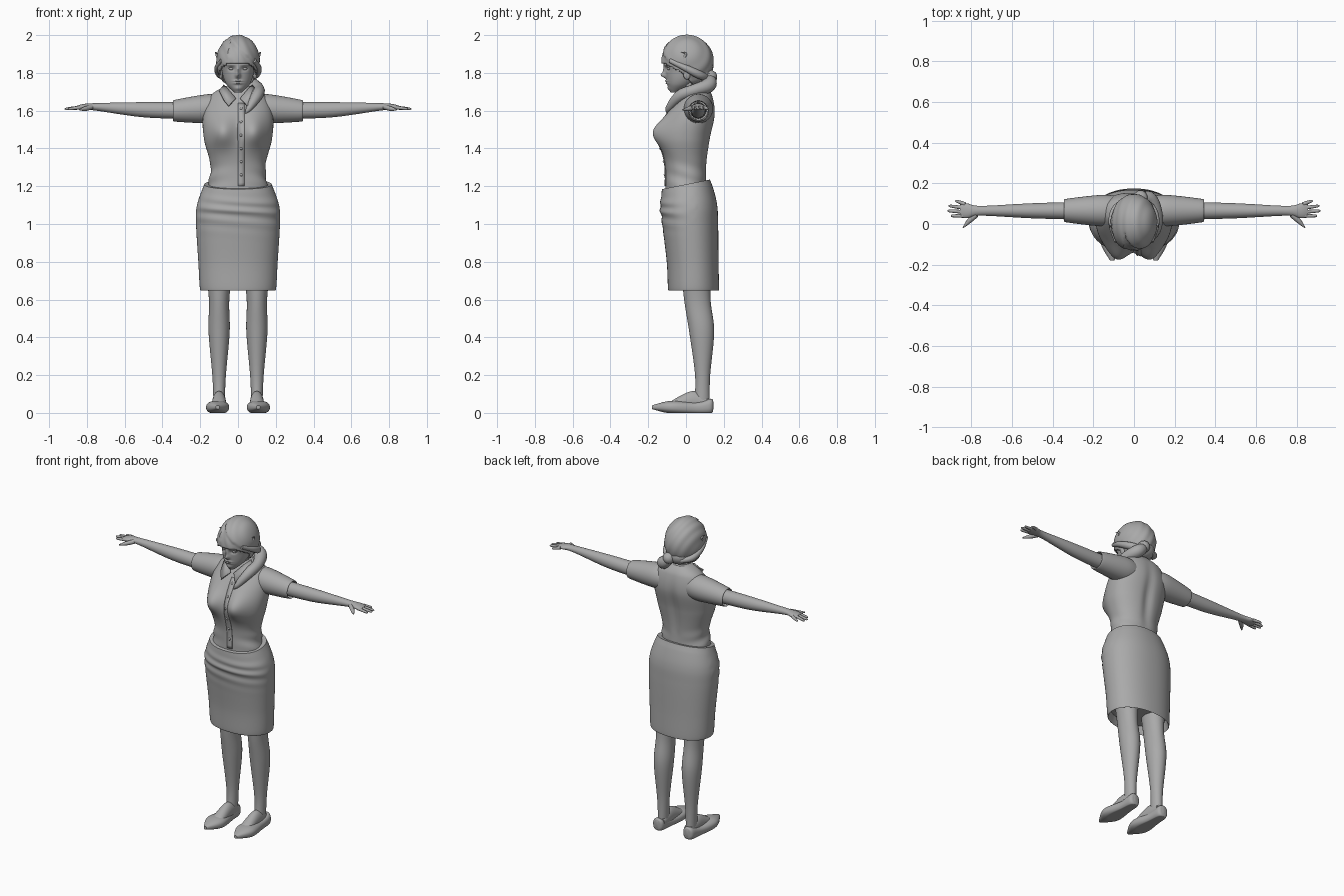
import bpy, bmesh, math
from mathutils import Vector

if "Cube" in bpy.data.objects:
    bpy.data.objects.remove(bpy.data.objects["Cube"])

shade = (.4, .4, .4, 1)
grey = bpy.data.materials.new("soft_grey")
grey.use_nodes = True
grey.diffuse_color = shade
grey.node_tree.nodes["Principled BSDF"].inputs["Base Color"].default_value = shade
parts = []


def finish(name, mesh, mirror=False, thickness=0):
    """Link a mesh as a named part, optionally thickened and mirrored left to right."""
    part = bpy.data.objects.new(name, mesh)
    bpy.context.collection.objects.link(part)
    mesh.materials.clear()
    mesh.materials.append(grey)
    if thickness:
        solid = part.modifiers.new("thickness", 'SOLIDIFY')
        solid.thickness, solid.offset = thickness, 0
    if mirror:
        part.modifiers.new("mirror", 'MIRROR').use_mirror_merge = False
    parts.append(part)
    return part


def from_bmesh(name, bm, **options):
    bmesh.ops.recalc_face_normals(bm, faces=bm.faces[:])
    mesh = bpy.data.meshes.new(name)
    bm.to_mesh(mesh)
    bm.free()
    return finish(name, mesh, **options)


def spline(rows, steps):
    """Smooth interpolation passing through every row."""
    rows = [Vector(row) for row in rows]
    rows = [rows[0]] + rows + [rows[-1]]
    result = []
    for before, start, end, after in zip(rows, rows[1:], rows[2:], rows[3:]):
        leave, arrive = (end - before) / 2, (after - start) / 2
        gap = end - start
        for step in range(steps):
            t = step / steps
            ease = t * t * (3 - 2 * t)
            result.append(start + gap * ease + leave * t * (1 - t) ** 2 - arrive * t * t * (1 - t))
    return result + [rows[-1]]


def loft(name, axis, rows, side=0, detail=1, power=2, shape=None, **options):
    """Rows hold position along the axis, centre height or depth, and two radii."""
    bm = bmesh.new()
    count = 48 * detail
    rings = []
    for along, centre, wide, deep in spline(rows, 8 * detail):
        ring = []
        for k in range(count):
            angle = math.tau * k / count
            c, s = math.cos(angle), math.sin(angle)
            u = side + wide * math.copysign(abs(c) ** (2 / power), c)
            v = centre + deep * math.copysign(abs(s) ** (2 / power), s)
            point = Vector({'X': (along, u, v), 'Y': (u, along, v), 'Z': (u, v, along)}[axis])
            ring.append(bm.verts.new(shape(point) if shape else point))
        rings.append(ring)
    for low, high in zip(rings, rings[1:]):
        for k in range(count):
            bm.faces.new((low[k - 1], low[k], high[k], high[k - 1]))
    bm.faces.new(rings[0])
    bm.faces.new(rings[-1])
    return from_bmesh(name, bm, **options)


def tube(name, points, mirror=False):
    """A round strand through points of x, y, z and radius."""
    curve = bpy.data.curves.new(name, 'CURVE')
    curve.dimensions, curve.use_fill_caps = '3D', True
    curve.bevel_depth, curve.bevel_resolution = 1, 4
    path = spline(points, 6)
    strand = curve.splines.new('POLY')
    strand.points.add(len(path) - 1)
    for point, (x, y, z, radius) in zip(strand.points, path):
        point.co, point.radius = (x, y, z, 1), radius
    helper = bpy.data.objects.new("helper", curve)
    mesh = bpy.data.meshes.new_from_object(helper)
    bpy.data.objects.remove(helper)
    return finish(name, mesh, mirror)


def ellipsoid(centre, size, segments=24):
    bm = bmesh.new()
    bmesh.ops.create_uvsphere(bm, u_segments=segments, v_segments=segments * 2 // 3, radius=1)
    for vert in bm.verts:
        vert.co = Vector(centre) + vert.co * Vector(size)
    return bm


def bump(distance, width):
    return math.exp(-(distance / width) ** 2)


# Blouse with bust, spine hollow and loose folds at the waist
def blouse_shape(p):
    if p.y < 0:
        p.y -= .06 * bump(abs(p.x) - .085, .065) * bump(p.z - 1.49, .08)
    elif p.y > .05:
        p.y -= .014 * bump(p.x, .03) * bump(p.z - 1.45, .17)
    p.x += .004 * math.sin(p.z * 70 + p.y * 25) * bump(p.z - 1.24, .07)
    return p


blouse = loft("blouse", 'Z', [
    (1.15, 0, .17, .11), (1.3, 0, .145, .11), (1.45, 0, .18, .13),
    (1.58, .03, .185, .125), (1.68, .055, .145, .085), (1.73, .05, .065, .055)],
    detail=2, power=2.2, shape=blouse_shape)
loft("sleeve", 'X', [
    (.08, 1.61, .07, .07), (.16, 1.61, .077, .077), (.33, 1.6, .058, .058),
    (.33, 1.6, .05, .05), (.3, 1.6, .05, .05)], side=.066, mirror=True)

# Placket and buttons laid on the blouse
bpy.context.view_layer.update()


def on_blouse(x, z):
    return blouse.ray_cast((x, -1, z), (0, 1, 0))[1]


bm = bmesh.new()
last = None
for level in range(24):
    row = [bm.verts.new(on_blouse(x, 1.2 + level * .019)) for x in (0, .017, .034)]
    if last:
        for k in (1, 2):
            bm.faces.new((last[k - 1], last[k], row[k], row[k - 1]))
    last = row
from_bmesh("placket", bm, thickness=.008)
for level in range(6):
    from_bmesh("button", ellipsoid(on_blouse(.017, 1.26 + level * .07), (.008, .01, .008)))


# Collar dipping at the front, with pointed flaps
def collar_shape(p):
    p.z += min(0, p.y) / 3
    return p


loft("collar_band", 'Z', [(1.66, .045, .085, .07), (1.73, .045, .066, .06), (1.7, .045, .055, .05)],
     shape=collar_shape)
bm = bmesh.new()
bm.faces.new([bm.verts.new(corner) for corner in (
    (.075, .03, 1.735), (.05, -.015, 1.71), (.012, -.06, 1.665),
    (.05, -.1, 1.625), (.075, -.07, 1.655), (.1, .01, 1.705))])
from_bmesh("collar_flap", bm, mirror=True, thickness=.008)


# Skirt with a tilted waist and soft creases across the hips
def skirt_shape(p):
    if p.y < .05:
        p.y -= .004 * math.sin(p.z * 95 + p.x * 9) * bump(p.z - 1.07, .08)
    p.z += p.y / 5 * max(0, min(1, (p.z - 1.05) * 8))
    return p


loft("skirt", 'Z', [
    (.7, .04, .18, .12), (.65, .04, .2, .134), (.8, .035, .21, .137),
    (1, .022, .222, .148), (1.1, .013, .217, .15), (1.21, 0, .178, .127)],
    detail=2, power=2.2, shape=skirt_shape)


# Legs, feet and flat shoes
def grounded(p):
    p.z = max(p.z, 0)
    return p


loft("leg", 'Z', [
    (.06, .085, .03, .04), (.2, .088, .036, .04), (.43, .083, .056, .066),
    (.6, .06, .054, .07), (.8, .05, .075, .08)], side=.1, mirror=True)
loft("foot", 'Y', [(.12, .05, .03, .03), (.03, .06, .035, .055), (-.1, .03, .04, .02)],
     side=.1, mirror=True)
loft("shoe", 'Y', [
    (.145, .04, .01, .02), (.13, .035, .035, .04), (.05, .025, .042, .033),
    (-.08, .03, .06, .034), (-.18, .03, .01, .01)],
    side=.108, power=2.4, shape=grounded, mirror=True)

# Arms, hands and fingers
loft("arm", 'X', [
    (.25, 1.6, .044, .044), (.5, 1.605, .037, .04), (.75, 1.62, .024, .02),
    (.82, 1.62, .036, .015), (.855, 1.615, .03, .01)], side=.065, mirror=True)
for finger, reach in enumerate((.88, .91, .915, .9)):
    base, tip = .097 - finger * .019, .112 - finger * .024
    tube("finger", [(.83, base, 1.618, .01), (reach - .01, tip, 1.61, .007), (reach, tip, 1.608, .002)],
         mirror=True)
tube("thumb", [(.775, .045, 1.62, .013), (.81, .015, 1.61, .012), (.84, -.018, 1.605, .003)], mirror=True)

# Neck
loft("neck", 'Z', [(1.62, .045, .06, .05), (1.7, .03, .053, .05), (1.8, .02, .055, .06)])


# Head with modelled face
def face_shape(p):
    if p.y < -.02:
        across = abs(p.x)
        nose = .024 * bump(across, .012) * bump(p.z - 1.787, .014)
        bridge = .012 * bump(across, .01) * bump(p.z - 1.81, .022)
        socket = .011 * bump(across - .035, .017) * bump(p.z - 1.822, .011)
        brow = .005 * bump(across - .04, .025) * bump(p.z - 1.843, .007)
        lips = .009 * bump(across, .022) * (bump(p.z - 1.757, .005) + bump(p.z - 1.745, .005))
        chin = .006 * bump(across, .02) * bump(p.z - 1.717, .011)
        p.y += socket - nose - bridge - brow - lips - chin
    return p


loft("head", 'Z', [
    (1.697, -.06, .02, .022), (1.74, -.03, .062, .068), (1.8, -.007, .083, .1),
    (1.88, .003, .089, .117), (1.97, .005, .04, .05)], detail=3, shape=face_shape)
from_bmesh("eye", ellipsoid((.035, -.088, 1.822), (.014, .012, .008)), mirror=True)
from_bmesh("ear", ellipsoid((.091, .005, 1.795), (.01, .02, .03)), mirror=True)

# Hair cap, open at the face, with a raised side-swept fringe
crown = Vector((0, .005, 1.858))
bm = ellipsoid(crown, (.11, .137, .138), segments=72)


def below_hairline(face):
    p = face.calc_center_median()
    return p.z < 1.85 - max(0, min(.1, p.y + .12)) / 2 - 1.1 * max(0, p.y + .02)


bmesh.ops.delete(bm, geom=[face for face in bm.faces if below_hairline(face)], context='FACES')
for vert in bm.verts:
    x, y, z = vert.co
    under_fringe = y < .02 and x > -.045 and z + .9 * x < 1.934
    strands = .0015 * math.sin(x * 130 + z * 60)
    vert.co += (vert.co - crown).normalized() * (strands - .007 * under_fringe)
from_bmesh("hair", bm, thickness=.01)
tube("side_lock", [(.085, -.085, 1.865, .012), (.107, 0, 1.825, .018),
                   (.09, .07, 1.79, .022), (.04, .115, 1.775, .015)], mirror=True)
tube("loose_wisp", [(.104, -.02, 1.87, .008), (.114, 0, 1.9, .006), (.12, -.025, 1.91, .001)], mirror=True)

# Gathered hair brought over the left shoulder
from_bmesh("nape_hair", ellipsoid((0, .08, 1.79), (.075, .06, .055)))
tube("ponytail", [(0, .11, 1.8, .02), (.07, .125, 1.74, .038), (.108, .05, 1.71, .033),
                  (.1, -.03, 1.68, .031), (.06, -.09, 1.615, .018), (.04, -.1, 1.585, .002)])
tube("hair_tie", [(.02, .11, 1.8, .024), (.032, .128, 1.78, .037), (.044, .13, 1.765, .03)])

# Smooth shading with sharp edges kept
bpy.ops.object.select_all(action='DESELECT')
for part in parts:
    part.select_set(True)
bpy.context.view_layer.objects.active = parts[0]
bpy.ops.object.shade_smooth_by_angle(angle=math.radians(45))
